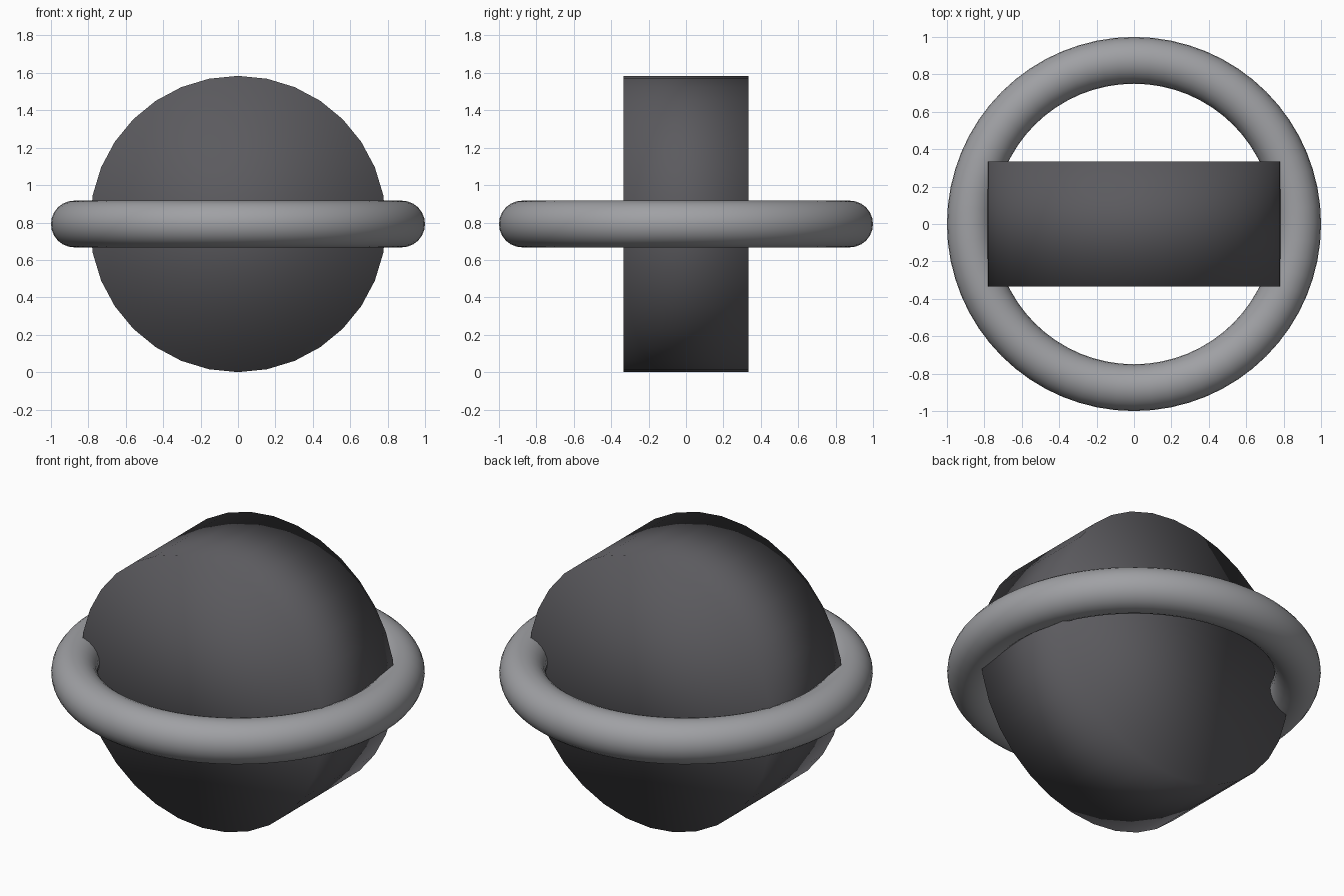
import bpy
import math

cube = bpy.data.objects.get("Cube")
if cube:
    bpy.data.objects.remove(cube, do_unlink=True)

RADIUS = 0.792   # drum radius, also the height of its centre
DEPTH = 0.67
TUBE = 0.125


def material(name, rgb):
    mat = bpy.data.materials.new(name)
    mat.use_nodes = True
    colour = (*rgb, 1.0)
    mat.diffuse_color = colour
    mat.node_tree.nodes["Principled BSDF"].inputs["Base Color"].default_value = colour
    return mat


def finish(name, mat):
    obj = bpy.context.object
    obj.name = name
    obj.data.materials.append(mat)
    bpy.ops.object.shade_smooth()


# Upright drum with flat ends facing front and back, softly shaded throughout
bpy.ops.mesh.primitive_cylinder_add(
    vertices=32, radius=RADIUS, depth=DEPTH,
    location=(0, 0, RADIUS), rotation=(math.pi / 2, 0, 0))
finish("drum", material("dark grey", (0.105, 0.103, 0.113)))

# Level ring around the middle of the drum
bpy.ops.mesh.primitive_torus_add(
    major_segments=64, minor_segments=24,
    major_radius=1 - TUBE, minor_radius=TUBE, location=(0, 0, RADIUS))
finish("ring", material("light grey", (0.35, 0.354, 0.372)))
